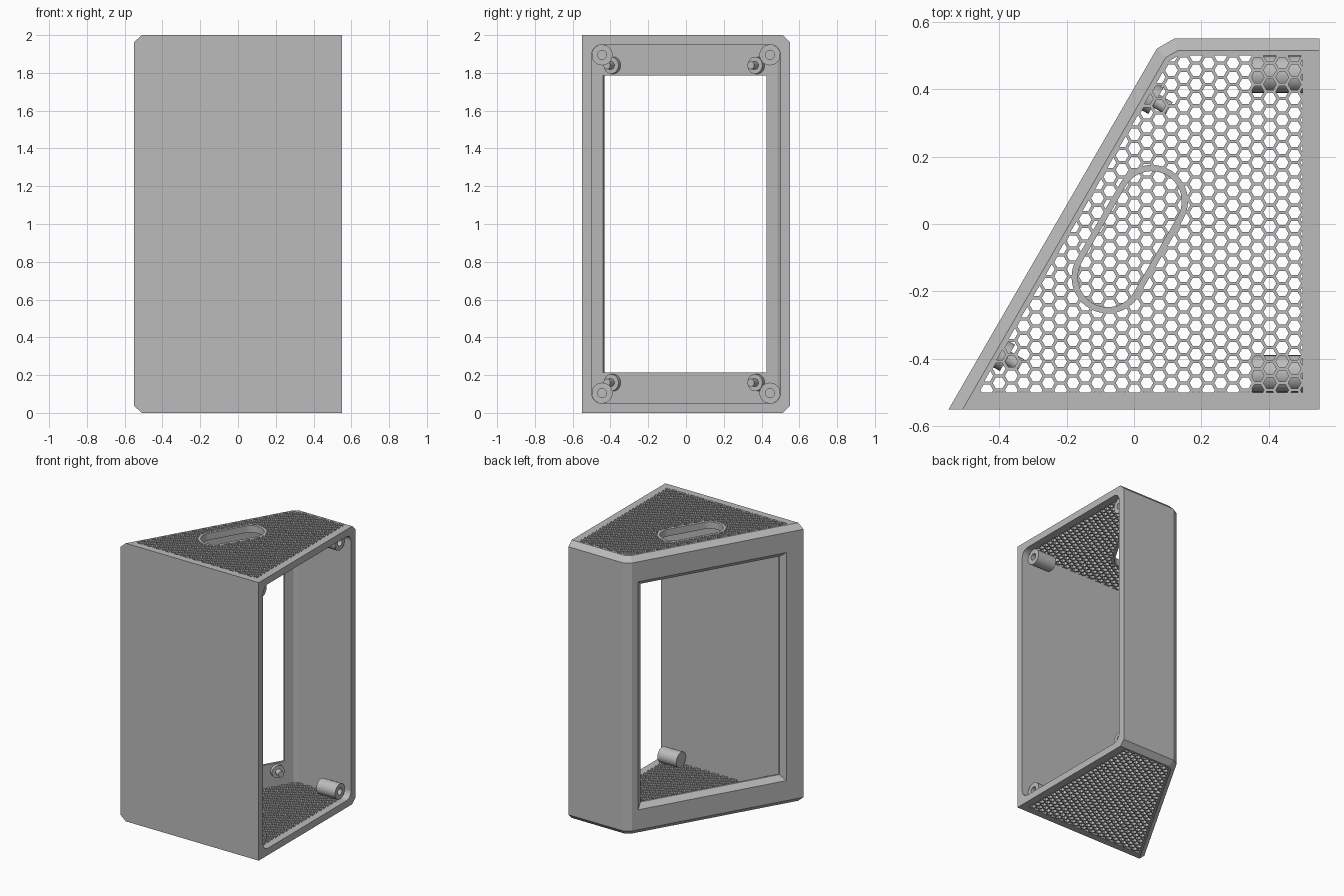
import bpy, bmesh
from math import sin, cos, pi, radians, sqrt
from mathutils import Vector

cube = bpy.data.objects.get("Cube")
if cube:
    bpy.data.objects.remove(cube, do_unlink=True)

grey = bpy.data.materials.new("plain_grey")
grey.use_nodes = True
colour = (0.5, 0.5, 0.5, 1)
grey.diffuse_color = colour
grey.node_tree.nodes["Principled BSDF"].inputs["Base Color"].default_value = colour

H, WALL, BEVEL = 2.0, 0.05, 0.036
S60, C60 = sin(pi / 3), 0.5
smooth = []


def loft(bm, rings, closed=False):
    """Skin a list of point rings; cap the ends unless the loft closes on itself."""
    vs = [[bm.verts.new(p) for p in ring] for ring in rings]
    n = len(vs[0])
    pairs = list(zip(vs, vs[1:])) + ([(vs[-1], vs[0])] if closed else [])
    for a, b in pairs:
        for i in range(n):
            j = (i + 1) % n
            bm.faces.new((a[i], a[j], b[j], b[i]))
    if not closed:
        bm.faces.new(vs[0][::-1])
        bm.faces.new(vs[-1])


def make(name, *lofts, closed=False):
    bm = bmesh.new()
    for rings in lofts:
        loft(bm, rings, closed)
    bmesh.ops.recalc_face_normals(bm, faces=bm.faces)
    me = bpy.data.meshes.new(name)
    bm.to_mesh(me)
    bm.free()
    me.materials.append(grey)
    ob = bpy.data.objects.new(name, me)
    bpy.context.scene.collection.objects.link(ob)
    return ob


def cut(ob, cutters):
    """Subtract the cutters and bake the result into the mesh."""
    for c in cutters:
        c.hide_render = True
        m = ob.modifiers.new("cut", 'BOOLEAN')
        m.operation, m.solver, m.object = 'DIFFERENCE', 'EXACT', c
    bpy.context.view_layer.update()
    dg = bpy.context.evaluated_depsgraph_get()
    me = bpy.data.meshes.new_from_object(ob.evaluated_get(dg))
    ob.modifiers.clear()
    ob.data = me


def outline(front, side, rest):
    """Plan outline, each edge moved inward by the given amounts."""
    corner = -0.12 * C60 + 0.55 * S60
    lines = [(0, -1, 0.55 - front), (1, 0, 0.55 - side), (0, 1, 0.55 - rest),
             (-C60, S60, corner - rest), (-S60, C60, 0.55 * (S60 - C60) - rest)]
    pts = []
    for i, (a, b, c) in enumerate(lines):
        d, e, f = lines[(i + 1) % 5]
        det = a * e - b * d
        pts.append(((c * e - b * f) / det, (a * f - c * d) / det))
    return pts


def flat(pts, z):
    return [(x, y, z) for x, y in pts]


def on_slant(s, t, z):
    """Point s along the slanted wall, t deep into the body."""
    return (-0.55 + C60 * s + S60 * t, -0.55 + S60 * s - C60 * t, z)


# Shell with bevelled top and bottom edges on the back and slanted walls
full, inset = outline(0, 0, 0), outline(0, 0, BEVEL)
shell = make("shell", [flat(inset, 0), flat(full, BEVEL), flat(full, H - BEVEL), flat(inset, H)])

# Cavity, rounded side opening and slanted window
inner = outline(WALL, WALL, WALL)
cavity = make("cavity_cutter", [flat(inner, -0.1), flat(inner, H + 0.1)])
r = 0.055
rounded = []
for k, (sy, sz) in enumerate([(1, 1), (-1, 1), (-1, -1), (1, -1)]):
    for i in range(9):
        a = (k + i / 8) * pi / 2
        rounded.append((sy * (0.5 - r) + r * cos(a), H / 2 + sz * (0.95 - r) + r * sin(a)))
opening = make("opening_cutter", [[(x, y, z) for y, z in rounded] for x in (0.45, 0.6)])


def window_ring(t, grow):
    lo, hi, zb, zt = 0.158 - grow, 1.155 + grow, 0.215 - grow, 1.785 + grow
    return [on_slant(s, t, z) for s, z in ((lo, zb), (hi, zb), (hi, zt), (lo, zt))]


window = make("window_cutter", [window_ring(-0.02, 0.055), window_ring(0.035, 0), window_ring(0.1, 0)])
cut(shell, [cavity, opening, window])

# Honeycomb grilles
PITCH, HEX = 0.0365, 0.019
row = PITCH * 2 / sqrt(3)
holes = []
for i in range(-1, 29):
    for j in range(26):
        cx, cy = 0.476 - i * PITCH, 0.498 - (j + (i % 2) / 2) * row
        if cx < -0.55 + (cy + 0.55) * C60 / S60:
            continue
        ring = [(cx + HEX * cos(k * pi / 3), cy + HEX * sin(k * pi / 3)) for k in range(6)]
        holes.append([flat(ring, -0.1), flat(ring, H + 0.1)])
hex_cutter = make("hex_cutter", *holes)


def stadium(radius, half=0.13):
    pts = []
    for end in (0, 1):
        sign = -1 if end else 1
        for i in range(25):
            a = radians(60) - pi / 2 + end * pi + pi * i / 24
            pts.append((-0.0125 + sign * half * C60 + radius * cos(a),
                        -0.045 + sign * half * S60 + radius * sin(a)))
    return pts


grip_out, grip_in = stadium(0.1075), stadium(0.089)
grip_cutter = make("grip_cutter", [flat(grip_out, H - 0.2), flat(grip_out, H + 0.2)])
bottom_grille = make("bottom_grille", [flat(inner, 0), flat(inner, WALL)])
top_grille = make("top_grille", [flat(inner, H - WALL), flat(inner, H)])
cut(bottom_grille, [hex_cutter])
cut(top_grille, [hex_cutter, grip_cutter])
for c in (cavity, opening, window, hex_cutter, grip_cutter):
    bpy.data.objects.remove(c, do_unlink=True)

# Rim around the hand hole
smooth.append(make("hand_hole_rim", [flat(grip_out, H - WALL), flat(grip_out, H),
                                     flat(grip_in, H), flat(grip_in, H - WALL)], closed=True))


def turned(name, base, axis, profile, sides=32):
    """Turned part: profile of (distance along axis, radius)."""
    axis = Vector(axis).normalized()
    up = Vector((0, 0, 1))
    across = axis.cross(up)
    rings = [[Vector(base) + axis * d + rad * (across * cos(a) + up * sin(a))
              for a in (2 * pi * i / sides for i in range(sides))] for d, rad in profile]
    smooth.append(make(name, rings))


# Screw posts in the corners and pegs on the slanted wall
for level, z_post, z_peg in (("bottom", 0.105, 0.16), ("top", H - 0.105, H - 0.16)):
    for place, y, s in (("front", -0.444, 0.22), ("back", 0.444, 1.1)):
        turned(f"{level}_{place}_screw_post", (0.35, y, z_post), (1, 0, 0),
               [(0, r), (0.15, r), (0.15, 0.024), (0.03, 0.024)])
        turned(f"{level}_{place}_peg", on_slant(s, 0.045, z_peg), (S60, -C60, 0),
               [(0, 0.045), (0.03, 0.045), (0.03, 0.021), (0.075, 0.021)])

bpy.ops.object.select_all(action='DESELECT')
for ob in smooth:
    ob.select_set(True)
bpy.context.view_layer.objects.active = smooth[0]
bpy.ops.object.shade_smooth_by_angle(angle=radians(35))
